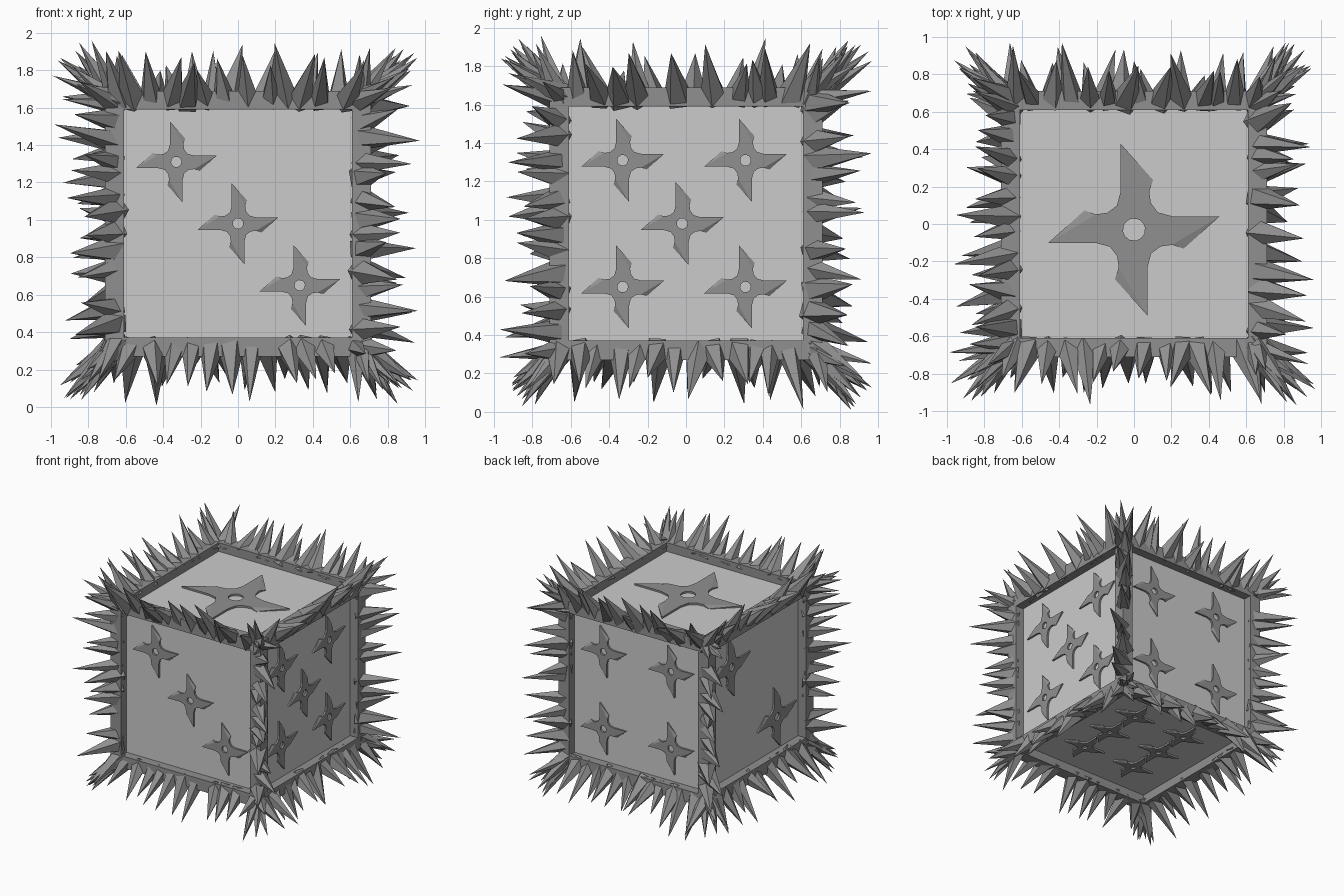
import bpy, bmesh, math, random
from mathutils import Vector, Matrix

if "Cube" in bpy.data.objects:
    bpy.data.objects.remove(bpy.data.objects["Cube"])

random.seed(7)
CENTRE = Vector((0, 0, 0.98))
HALF = 0.635         # half width of the die
RAIL = 0.66          # centre line of the rails along its edges

# Dark grey for stars, spikes and rails; light grey for the die
dark = bpy.data.materials.new("dark_grey")
dark.diffuse_color = (0.28, 0.28, 0.28, 1)
dark.use_nodes = True
dark.node_tree.nodes["Principled BSDF"].inputs["Base Color"].default_value = dark.diffuse_color
light = bpy.data.materials.new("light_grey")
light.diffuse_color = (0.8, 0.8, 0.8, 1)
light.use_nodes = True
light.node_tree.nodes["Principled BSDF"].inputs["Base Color"].default_value = light.diffuse_color


def make_object(name, bm, material):
    mesh = bpy.data.meshes.new(name)
    bm.to_mesh(mesh)
    bm.free()
    mesh.materials.append(material)
    ob = bpy.data.objects.new(name, mesh)
    ob.location = CENTRE
    bpy.context.collection.objects.link(ob)
    return ob


# Die body
bm = bmesh.new()
bmesh.ops.create_cube(bm, size=2 * HALF)
make_object("die_body", bm, light)

# Square rails along the twelve edges
rails = bmesh.new()
for axis in range(3):
    a, b = (axis + 1) % 3, (axis + 2) % 3
    for sa in (-1, 1):
        for sb in (-1, 1):
            pos, size = Vector(), Vector((0.1, 0.1, 0.1))
            pos[a], pos[b] = sa * RAIL, sb * RAIL
            size[axis] = 2 * RAIL + 0.1
            bmesh.ops.create_cube(rails, size=1, matrix=Matrix.LocRotScale(pos, None, size))
make_object("edge_rails", rails, dark)

# Throwing-star pips: one blade of the outline, repeated four times clockwise
BLADE = [(-0.07, 0.45), (0.10, 0.26), (0.08, 0.20), (0.088, 0.14), (0.125, 0.09), (0.20, 0.07)]
HOLE = 0.058
THICK = 0.015


def add_star(bm, mat, s):
    """Thin star with a round hole and a ground-down edge on each blade."""

    def vert(p, z):
        return bm.verts.new(mat @ Vector((p.x * s, p.y * s, z)))

    pts = [Matrix.Rotation(-k * math.pi / 2, 2) @ Vector(p) for k in range(4) for p in BLADE]
    top = [vert(p, 0.002 if i % 6 == 1 else THICK) for i, p in enumerate(pts)]
    low = [vert(p, -0.002) for p in pts]
    core = [i for i in range(24) if i % 6 != 1]
    rim = [vert(pts[i].normalized() * HOLE, THICK) for i in core]
    rim_low = [vert(pts[i].normalized() * HOLE, -0.002) for i in core]
    for k in range(0, 24, 6):                       # ground edges
        bm.faces.new((top[k + 2], top[k + 1], top[k]))
    for i in range(24):                             # outer walls
        j = (i + 1) % 24
        bm.faces.new((top[i], top[j], low[j], low[i]))
    for a in range(20):                             # flat top and hole wall
        b = (a + 1) % 20
        bm.faces.new((rim[a], rim[b], top[core[b]], top[core[a]]))
        bm.faces.new((rim[b], rim[a], rim_low[a], rim_low[b]))
        bm.faces.new((rim_low[b], rim_low[a], low[core[a]], low[core[b]]))
    for k in range(0, 24, 6):
        bm.faces.new((low[k], low[k + 1], low[k + 2]))


q = 0.33
FACES = [  # right axis, up axis, star scale, star positions
    ((1, 0, 0), (0, 1, 0), 1.02, [(0, -0.03)]),                                 # top
    ((1, 0, 0), (0, 0, 1), 0.48, [(-q, q), (0, 0), (q, -q)]),                   # front
    ((0, 1, 0), (0, 0, 1), 0.48, [(-q, q), (q - 0.02, q), (-0.02, 0), (-q, -q), (q - 0.02, -q)]),  # right
    ((-1, 0, 0), (0, 0, 1), 0.48, [(-q, q), (q - 0.02, q), (-q, -q), (q - 0.02, -q)]),  # back
    ((0, -1, 0), (0, 0, 1), 0.58, [(-0.31, q), (0.31, -q)]),                    # left
    ((1, 0, 0), (0, -1, 0), 0.4, [(x, y) for x in (-0.25, 0.25) for y in (-0.31, 0, 0.31)]),  # bottom
]
stars = bmesh.new()
for right, up, s, spots in FACES:
    r, u = Vector(right), Vector(up)
    n = r.cross(u)
    basis = Matrix((r, u, n)).transposed().to_4x4()
    for x, y in spots:
        add_star(stars, Matrix.Translation(r * x + u * y + n * HALF) @ basis, s)
bmesh.ops.recalc_face_normals(stars, faces=stars.faces)
make_object("throwing_stars", stars, dark)


# Spikes: five-sided pyramids standing on the rails
LIMIT = Vector((1.0, 0.97, 0.98))


def add_spike(bm, base, direction, length, radius):
    d = direction.normalized()
    for i in range(3):           # keep the tip inside the overall size
        if abs(d[i]) > 1e-4:
            length = min(length, (LIMIT[i] - abs(base[i])) / abs(d[i]))
    spin = Matrix.Rotation(random.uniform(0, 6.28), 4, 'Z')
    mat = (Matrix.Translation(base + d * length / 2)
           @ d.to_track_quat('Z', 'Y').to_matrix().to_4x4() @ spin)
    bmesh.ops.create_cone(bm, cap_ends=True, segments=5, radius1=radius,
                          radius2=0, depth=length, matrix=mat)


R = random.uniform
COUNT = 14
spikes = bmesh.new()
for axis in range(3):
    a, b = (axis + 1) % 3, (axis + 2) % 3
    for sa in (-1, 1):
        for sb in (-1, 1):
            for i in range(COUNT):
                if R(0, 1) < 0.04:      # a few gaps
                    continue
                t = -0.65 + 1.3 * i / (COUNT - 1) + R(-0.025, 0.025)
                base, d = Vector(), Vector()
                base[axis] = t
                base[a], base[b] = sa * 0.65, sb * 0.65
                lean = R(-0.25, 0.25)
                d[axis] = R(-0.3, 0.3) + 1.2 * t ** 3
                d[a], d[b] = sa * (1 + lean), sb * (1 - lean)
                add_spike(spikes, base, d, R(0.26, 0.4), R(0.06, 0.08))
make_object("edge_spikes", spikes, dark)

# Extra spikes on the eight corners
corners = bmesh.new()
for sx in (-1, 1):
    for sy in (-1, 1):
        for sz in (-1, 1):
            s = Vector((sx, sy, sz))
            for i in range(4):
                d = Vector([c * R(0.1, 1.2) for c in s])
                base = Vector([c * R(0.61, 0.66) for c in s])
                add_spike(corners, base, d, R(0.32, 0.42), R(0.055, 0.07))
make_object("corner_spikes", corners, dark)
